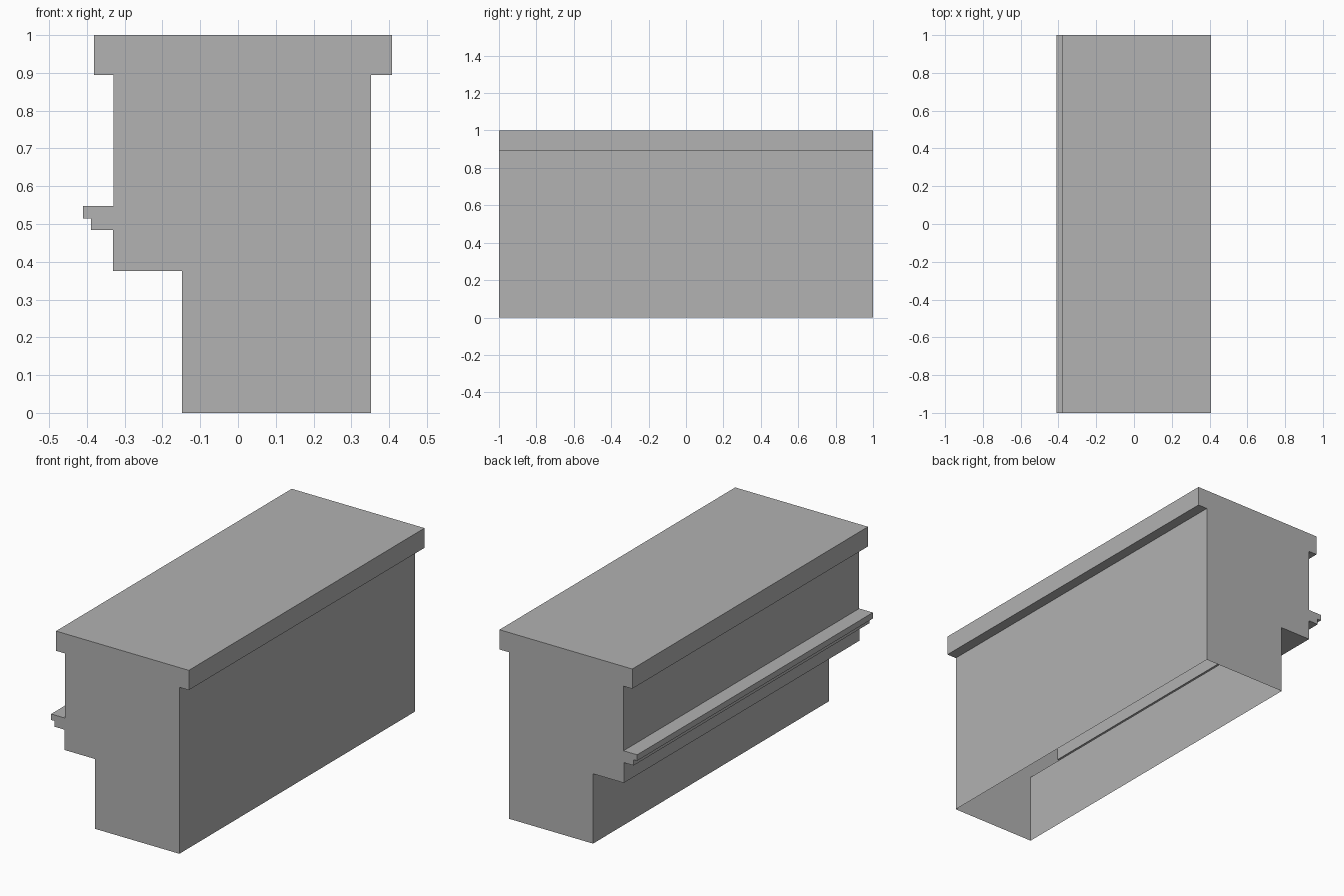
import bpy
import bmesh

cube = bpy.data.objects.get("Cube")
if cube:
    bpy.data.objects.remove(cube, do_unlink=True)

LENGTH = 2.0

# One matte grey for the whole counter
grey = bpy.data.materials.new("plain grey")
grey.use_nodes = True
colour = (0.445, 0.445, 0.445, 1.0)
grey.diffuse_color = colour
grey.node_tree.nodes["Principled BSDF"].inputs["Base Color"].default_value = colour

# Cross-section (x, z), from the foot of one wall over the top to the other
profile = [
    (0.352, 0.0), (0.352, 0.894),                       # plain wall
    (0.408, 0.894), (0.408, 1.0),                       # worktop overhang
    (-0.381, 1.0), (-0.381, 0.894),
    (-0.329, 0.894), (-0.329, 0.547),                   # upper panel
    (-0.41, 0.547), (-0.41, 0.515),                     # stepped ledge
    (-0.389, 0.515), (-0.389, 0.484), (-0.331, 0.484),
    (-0.331, 0.375), (-0.148, 0.375), (-0.148, 0.0),    # recessed base
]


def extruded_shell(name, section, length, material):
    """Hollow shell along y with closed ends and an open underside."""
    bm = bmesh.new()
    front, back = [
        [bm.verts.new((x, y, z)) for x, z in section]
        for y in (-length / 2, length / 2)
    ]
    for i in range(len(section) - 1):
        bm.faces.new((front[i], back[i], back[i + 1], front[i + 1]))
    bm.faces.new(front)
    bm.faces.new(back[::-1])
    # Make every face point outwards, judged by the front cap
    bm.normal_update()
    cap = next(f for f in bm.faces if all(v in front for v in f.verts))
    if cap.normal.y > 0:
        bmesh.ops.reverse_faces(bm, faces=bm.faces[:])
    mesh = bpy.data.meshes.new(name)
    bm.to_mesh(mesh)
    bm.free()
    mesh.materials.append(material)
    obj = bpy.data.objects.new(name, mesh)
    bpy.context.collection.objects.link(obj)
    return obj


extruded_shell("counter_body", profile, LENGTH, grey)
